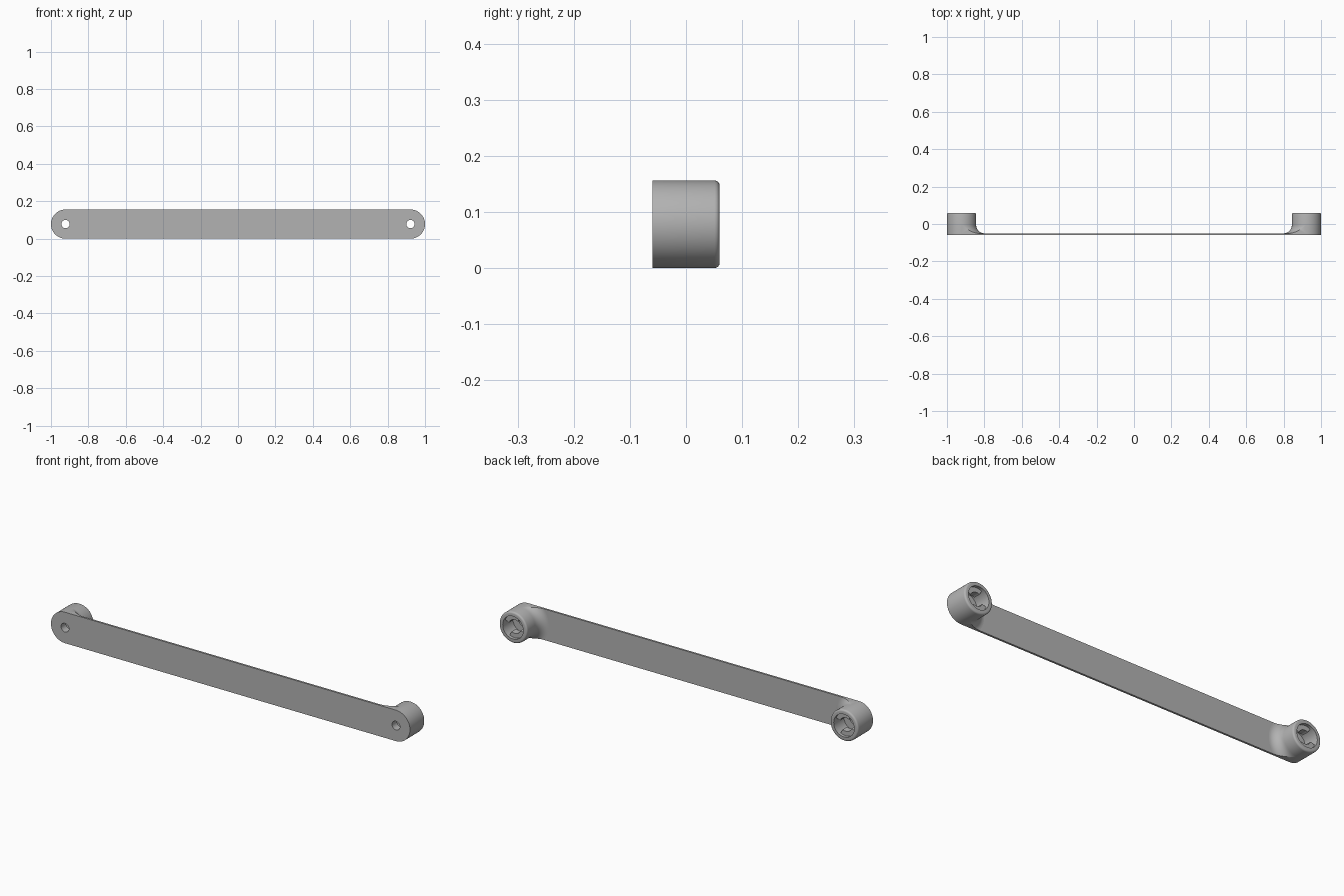
import bpy, bmesh
from math import sin, cos, pi, sqrt, radians
from mathutils import Vector

if "Cube" in bpy.data.objects:
    bpy.data.objects.remove(bpy.data.objects["Cube"])

R = 0.078            # boss radius and half width of the bar
CX = 1 - R           # boss axis
FRONT, BAR_BACK, RIM = -0.06, -0.05, 0.06
HOLE, SOCKET, FLOOR = 0.022, 0.057, -0.02
FILLET = 0.045
N = 64

grey = bpy.data.materials.new("light_grey")
grey.use_nodes = True
grey.diffuse_color = (0.45, 0.45, 0.45, 1)
grey.node_tree.nodes["Principled BSDF"].inputs["Base Color"].default_value = grey.diffuse_color


def finish(name, bm, angle=35):
    bmesh.ops.remove_doubles(bm, verts=bm.verts, dist=1e-5)
    bmesh.ops.recalc_face_normals(bm, faces=bm.faces)
    mesh = bpy.data.meshes.new(name)
    bm.to_mesh(mesh)
    bm.free()
    mesh.materials.append(grey)
    ob = bpy.data.objects.new(name, mesh)
    bpy.context.collection.objects.link(ob)
    bpy.ops.object.select_all(action='DESELECT')
    ob.select_set(True)
    bpy.context.view_layer.objects.active = ob
    bpy.ops.object.shade_smooth_by_angle(angle=radians(angle))


def ring_points(cx, radius, start, end, steps):
    return [Vector((cx + radius * cos(a), FRONT, R + radius * sin(a)))
            for a in (start + (end - start) * i / steps for i in range(steps + 1))]


def edge_loop(bm, points):
    verts = [bm.verts.new(p) for p in points]
    return [bm.edges.new((v, verts[i - 1])) for i, v in enumerate(verts)]


def sweep(bm, profile, cx, start=0, end=2 * pi, steps=N, caps=False):
    """Turn a closed (radius, y) profile around the boss axis."""
    rows = [[bm.verts.new((cx + r * cos(a), y, R + r * sin(a))) for r, y in profile]
            for a in (start + (end - start) * i / steps for i in range(steps + 1))]
    for a, b in zip(rows, rows[1:]):
        for i in range(len(profile)):
            bm.faces.new((a[i - 1], a[i], b[i], b[i - 1]))
    if caps:
        bm.faces.new(rows[0])
        bm.faces.new(rows[-1])


# Flat bar with round ends and two through holes
bm = bmesh.new()
outline = ring_points(CX, R, -pi / 2, pi / 2, N // 2) + ring_points(-CX, R, pi / 2, 1.5 * pi, N // 2)
edges = edge_loop(bm, outline)
for s in (-1, 1):
    edges += edge_loop(bm, ring_points(s * CX, HOLE, 0, 2 * pi, 32)[:-1])
bmesh.ops.triangle_fill(bm, edges=edges, use_beauty=True, normal=(0, -1, 0))
new = bmesh.ops.extrude_face_region(bm, geom=bm.faces[:])["geom"]
bmesh.ops.translate(bm, vec=(0, BAR_BACK - FRONT, 0),
                    verts=[v for v in new if isinstance(v, bmesh.types.BMVert)])
finish("bar", bm)

rim_round = 0.009
round_edge = [(R - rim_round + rim_round * cos(t * pi / 8), RIM - rim_round + rim_round * sin(t * pi / 8))
              for t in range(5)]
boss_profile = [(HOLE, BAR_BACK), (R, BAR_BACK)] + round_edge + [
    (SOCKET, RIM), (SOCKET, FLOOR), (HOLE, FLOOR)]
lug_profile = [(0.034, 0.01), (SOCKET + 0.003, 0.01), (SOCKET + 0.003, 0.045), (0.034, 0.045)]

for side, s in (("left", 1), ("right", -1)):
    # Hollow boss
    bm = bmesh.new()
    sweep(bm, boss_profile, s * CX)
    finish(side + "_boss", bm)

    # Opposed locking lugs inside the socket
    for i, name in enumerate(("inner", "outer")):
        bm = bmesh.new()
        start = radians(20) + i * pi
        sweep(bm, lug_profile, s * CX, start, start + radians(100), 20, True)
        finish(f"{side}_{name}_lug", bm)

    # Concave fillet from boss to bar, trimmed to the bar's width
    bm = bmesh.new()
    rows = []
    for i in range(N // 2 + 1):
        z = R * sin(-pi / 2 + pi * i / (N // 2))
        row = []
        for j in range(13):
            t = j / 12 * pi / 2
            r = R + FILLET * (1 - cos(t))
            y = BAR_BACK + FILLET * (1 - sin(t))
            row.append(bm.verts.new((s * (CX - sqrt(max(r * r - z * z, 0))), y, R + z)))
        rows.append(row)
    for a, b in zip(rows, rows[1:]):
        for j in range(12):
            bm.faces.new((a[j], a[j + 1], b[j + 1], b[j]))
    for row in (rows[0], rows[-1]):
        corner = bm.verts.new((row[0].co.x, BAR_BACK, row[0].co.z))
        bm.faces.new(row + [corner])
    finish(side + "_fillet", bm)
